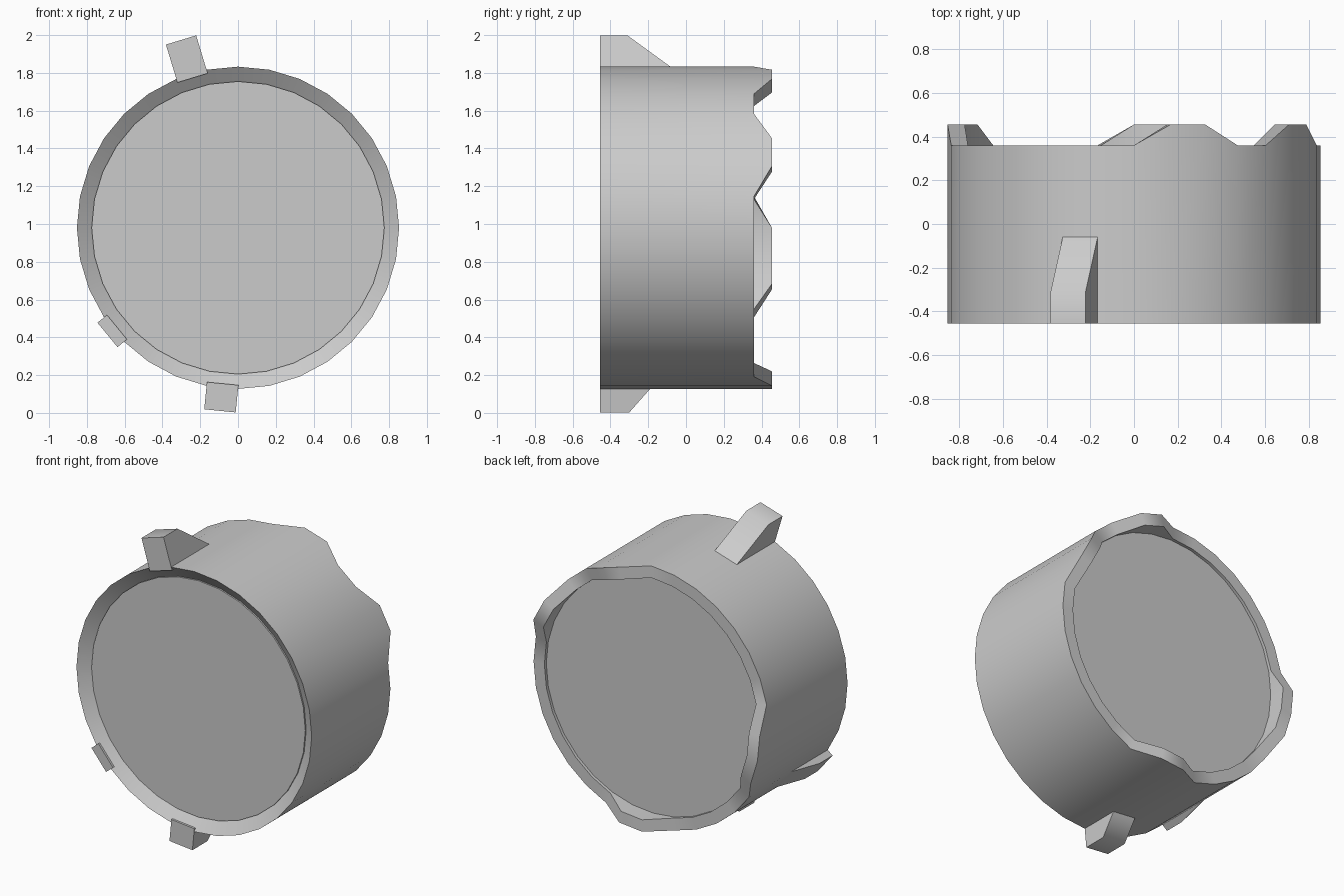
import bpy, bmesh, math

if "Cube" in bpy.data.objects:
    bpy.data.objects.remove(bpy.data.objects["Cube"])

N = 32                    # sides of the barrel
R, RI = 0.853, 0.775      # outer and inner radius
ZC = 0.98                 # height of the axis
FRONT, LOW, HIGH = -0.455, 0.36, 0.455
RAISED = {1, 2, 5, 6, 15, 16, 22, 23, 24}   # raised rear rim points, clockwise from top


def point(k, r, y):
    a = 2 * math.pi * k / N
    return (r * math.sin(a), y, ZC + r * math.cos(a))


def finish(bm, name, angle):
    bmesh.ops.recalc_face_normals(bm, faces=bm.faces)
    me = bpy.data.meshes.new(name)
    bm.to_mesh(me)
    bm.free()
    ob = bpy.data.objects.new(name, me)
    bpy.context.collection.objects.link(ob)
    bpy.ops.object.select_all(action='DESELECT')
    ob.select_set(True)
    bpy.context.view_layer.objects.active = ob
    bpy.ops.object.shade_smooth_by_angle(angle=math.radians(angle))
    return ob


# Barrel wall: closed profile swept round the axis, with a notched rear rim
bm = bmesh.new()
rear = [HIGH if k in RAISED else LOW for k in range(N)]
rings = [[bm.verts.new(point(k, r, rear[k] if y is None else y)) for k in range(N)]
         for r, y in ((R, FRONT), (R, None), (RI, None), (RI, -0.40))]
for i in range(4):
    a, b = rings[i], rings[(i + 1) % 4]
    for k in range(N):
        j = (k + 1) % N
        bm.faces.new((a[k], a[j], b[j], b[k]))
finish(bm, "barrel_wall", 40)


# Flat plates closing the front and the rear
def plate(name, y, thick):
    bm = bmesh.new()
    face = bm.faces.new([bm.verts.new(point(k, RI, y)) for k in range(N)])
    ext = bmesh.ops.extrude_face_region(bm, geom=[face])
    bmesh.ops.translate(bm, vec=(0, thick, 0),
                        verts=[g for g in ext["geom"] if isinstance(g, bmesh.types.BMVert)])
    if face.is_valid and len(bm.faces) == N + 1:
        bm.faces.new(list(face.verts))
    finish(bm, name, 30)


plate("front_plate", -0.41, 0.03)
plate("rear_plate", 0.34, -0.03)


# Pegs: one barrel side pulled outwards, sloping back down to the wall
def peg(name, k, height, top_y, base_y):
    bm = bmesh.new()
    a = 2 * math.pi * (k + 0.5) / N
    dx, dz = math.sin(a), math.cos(a)
    sides = []
    for kk in (k, k + 1):
        loop = []
        for y, h in ((FRONT, -0.02), (FRONT, height), (top_y, height), (base_y, 0), (base_y, -0.02)):
            x, _, z = point(kk, R, y)
            loop.append(bm.verts.new((x + dx * h, y, z + dz * h)))
        bm.faces.new(loop)
        sides.append(loop)
    p, q = sides
    for i in range(5):
        j = (i + 1) % 5
        bm.faces.new((p[i], p[j], q[j], q[i]))
    finish(bm, name, 50)


peg("top_peg", -2, 0.19, -0.31, -0.06)
peg("bottom_peg", 16, 0.125, -0.30, -0.19)
peg("side_peg", 20, 0.045, -0.32, -0.08)
